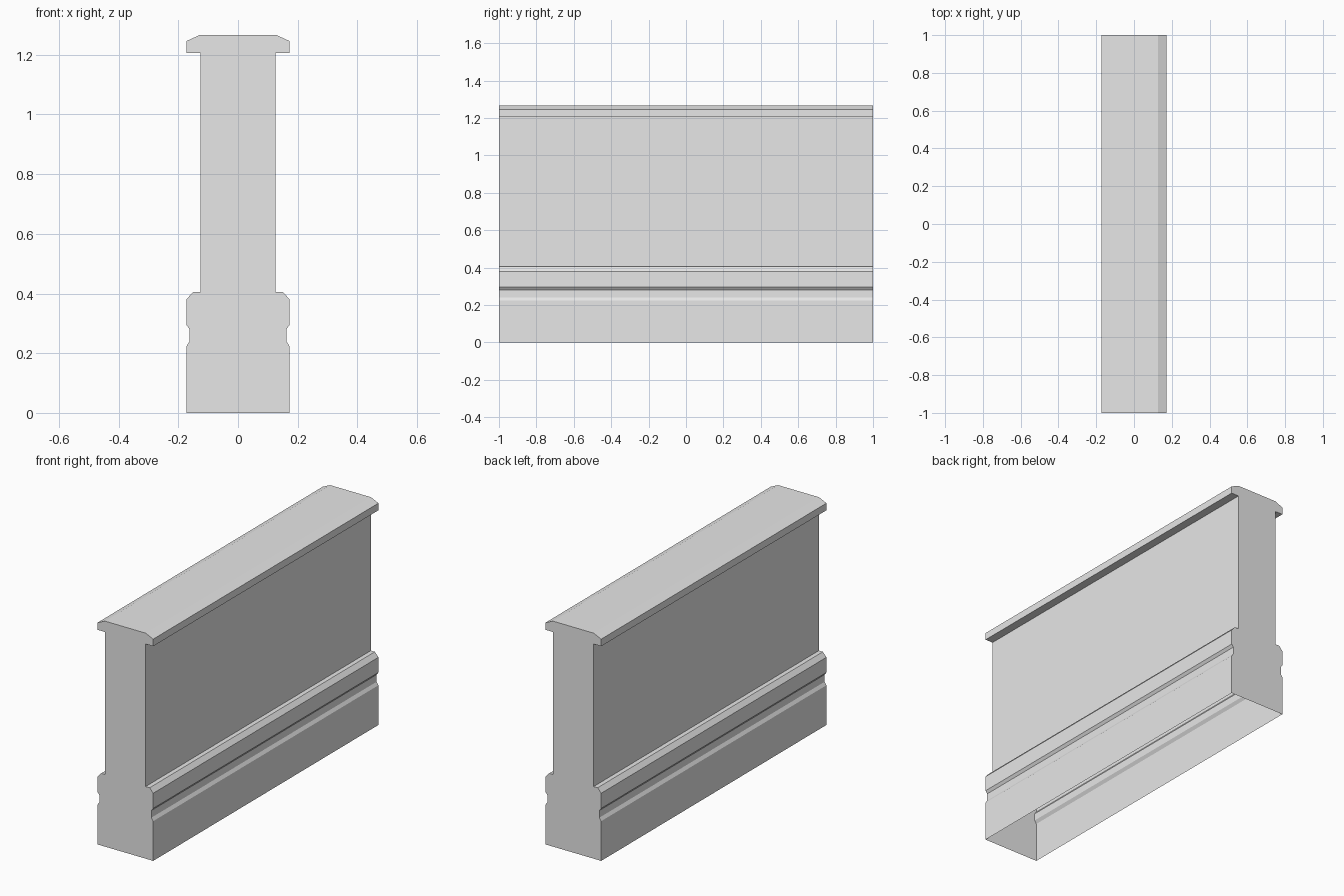
import bpy
import bmesh

cube = bpy.data.objects.get("Cube")
if cube:
    bpy.data.objects.remove(cube, do_unlink=True)

# Single plain stone colour
stone = bpy.data.materials.new("plain grey stone")
stone.use_nodes = True
colour = (0.8, 0.8, 0.8, 1.0)
stone.diffuse_color = colour
stone.node_tree.nodes["Principled BSDF"].inputs["Base Color"].default_value = colour

HALF_LENGTH = 1.0

# Half cross-section (x, z), from the foot of the plinth up to the coping
half_profile = [
    (0.173, 0.0), (0.173, 0.223),                    # plinth
    (0.162, 0.24), (0.162, 0.28), (0.173, 0.295),    # groove
    (0.173, 0.38), (0.151, 0.405), (0.126, 0.405),   # chamfered ledge
    (0.126, 1.206), (0.173, 1.206),                  # wall and coping underside
    (0.173, 1.246), (0.127, 1.267),                  # coping
]
profile = half_profile + [(-x, z) for x, z in reversed(half_profile)]

# Extrude the section along y, closed at both ends and open underneath
bm = bmesh.new()
front = [bm.verts.new((x, -HALF_LENGTH, z)) for x, z in profile]
back = [bm.verts.new((x, HALF_LENGTH, z)) for x, z in profile]
for i in range(len(profile) - 1):
    bm.faces.new((front[i], back[i], back[i + 1], front[i + 1]))
bm.faces.new(front)
bm.faces.new(list(reversed(back)))
bm.normal_update()

# Make the shell face outwards
if max(bm.faces, key=lambda f: f.calc_center_median().z).normal.z < 0:
    bmesh.ops.reverse_faces(bm, faces=bm.faces[:])

mesh = bpy.data.meshes.new("parapet_wall")
bm.to_mesh(mesh)
bm.free()
mesh.materials.append(stone)
wall = bpy.data.objects.new("parapet_wall", mesh)
bpy.context.collection.objects.link(wall)
